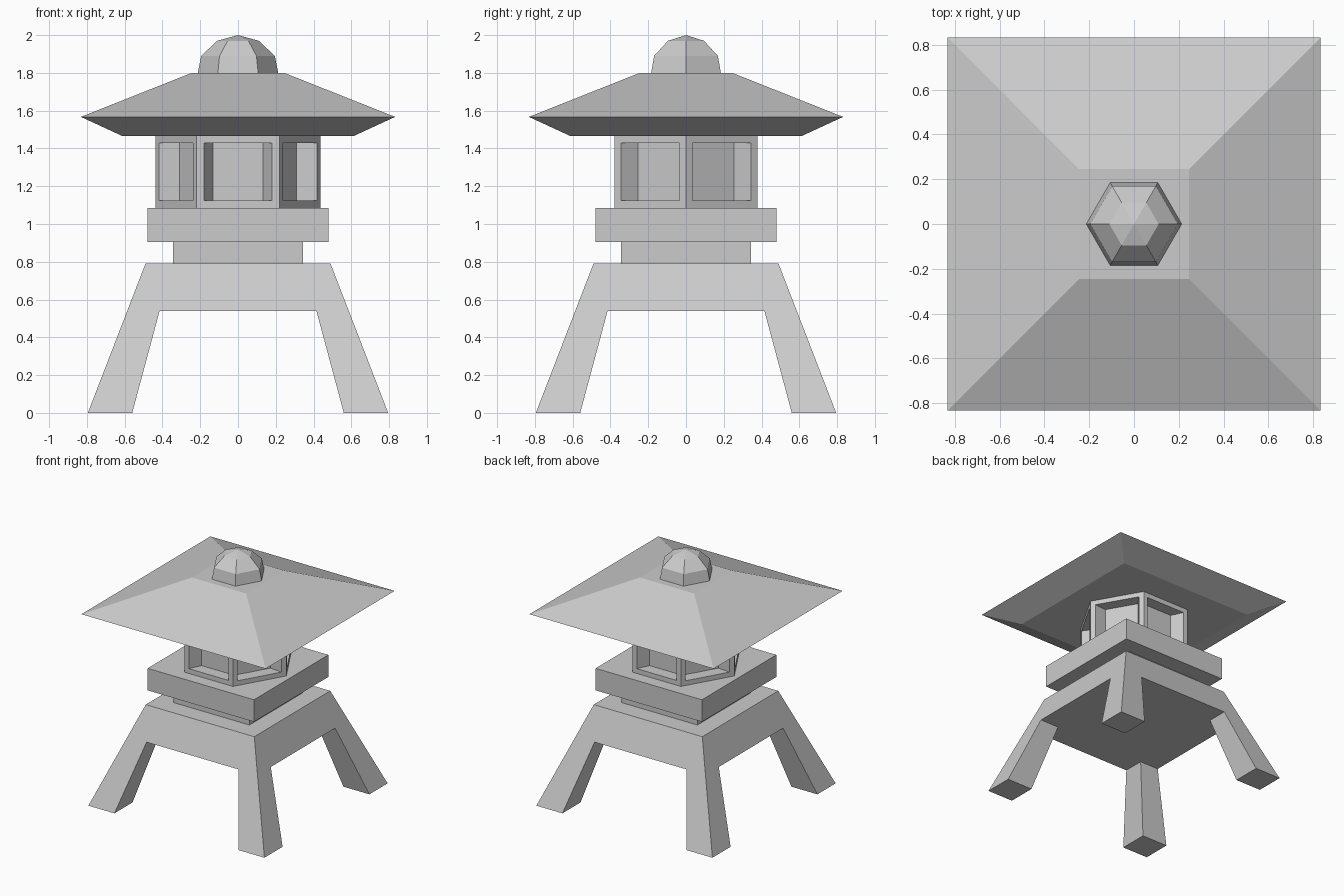
import bpy, bmesh, math

if "Cube" in bpy.data.objects:
    bpy.data.objects.remove(bpy.data.objects["Cube"])


def finish(name, bm):
    bmesh.ops.remove_doubles(bm, verts=bm.verts, dist=1e-4)
    bmesh.ops.recalc_face_normals(bm, faces=bm.faces)
    mesh = bpy.data.meshes.new(name)
    bm.to_mesh(mesh)
    bm.free()
    obj = bpy.data.objects.new(name, mesh)
    bpy.context.collection.objects.link(obj)
    return obj


def stack(sides, rings, start=0.0):
    """Closed prism through (radius, z) rings."""
    bm = bmesh.new()
    loops = []
    for r, z in rings:
        loops.append([bm.verts.new((r * math.cos(start + math.tau * i / sides),
                                    r * math.sin(start + math.tau * i / sides), z))
                      for i in range(sides)])
    for a, b in zip(loops, loops[1:]):
        for i in range(sides):
            j = (i + 1) % sides
            bm.faces.new((a[i], a[j], b[j], b[i]))
    bm.faces.new(loops[0][::-1])
    if rings[-1][0] > 0:
        bm.faces.new(loops[-1])
    bm.normal_update()
    return bm


def square(rings):
    return stack(4, [(h * math.sqrt(2), z) for h, z in rings], math.pi / 4)


# Four-legged base: underside grid, corner cells become splayed legs
TOP, UNDER = 0.79, 0.54
O0, O1, I0, I1 = 0.795, 0.49, 0.56, 0.415
OU = O0 + (O1 - O0) * UNDER / TOP
bm = bmesh.new()
c = [-OU, -I1, I1, OU]
foot = [-O0, -I0, I0, O0]
grid = [[bm.verts.new((x, y, UNDER)) for y in c] for x in c]
for i in range(3):
    for j in range(3):
        idx = [(i, j), (i, j + 1), (i + 1, j + 1), (i + 1, j)]
        upper = [grid[a][b] for a, b in idx]
        if i != 1 and j != 1:
            lower = [bm.verts.new((foot[a], foot[b], 0)) for a, b in idx]
            bm.faces.new(lower)
            for k in range(4):
                m = (k + 1) % 4
                bm.faces.new((upper[k], upper[m], lower[m], lower[k]))
        else:
            bm.faces.new(upper)
# Sloping apron and flat top of the base
rim = [(0, 0), (1, 0), (2, 0), (3, 0), (3, 1), (3, 2),
       (3, 3), (2, 3), (1, 3), (0, 3), (0, 2), (0, 1)]
s = O1 / OU
top = [bm.verts.new((c[a] * s, c[b] * s, TOP)) for a, b in rim]
for k in range(12):
    m = (k + 1) % 12
    (a, b), (d, e) = rim[k], rim[m]
    bm.faces.new((grid[a][b], grid[d][e], top[m], top[k]))
bm.faces.new(top)
finish("legged_base", bm)

# Square slabs
finish("neck_slab", square([(0.343, 0.79), (0.343, 0.905)]))
finish("platform_slab", square([(0.48, 0.905), (0.48, 1.085)]))

# Hexagonal light chamber with six recessed windows
bm = stack(6, [(0.437, 1.085), (0.437, 1.467)])
walls = [f for f in bm.faces if abs(f.normal.z) < 0.5]
bmesh.ops.inset_individual(bm, faces=walls, thickness=0.055)
bmesh.ops.inset_individual(bm, faces=walls, thickness=0.0)
for f in walls:
    for v in f.verts:
        v.co.x *= 0.74
        v.co.y *= 0.74
finish("light_chamber", bm)

# Roof with undercut eaves
finish("roof", square([(0.615, 1.467), (0.832, 1.567), (0.245, 1.80)]))

# Faceted finial
finish("finial", stack(6, [(0.213, 1.80), (0.195, 1.89), (0.11, 1.97), (0, 2.0)]))
